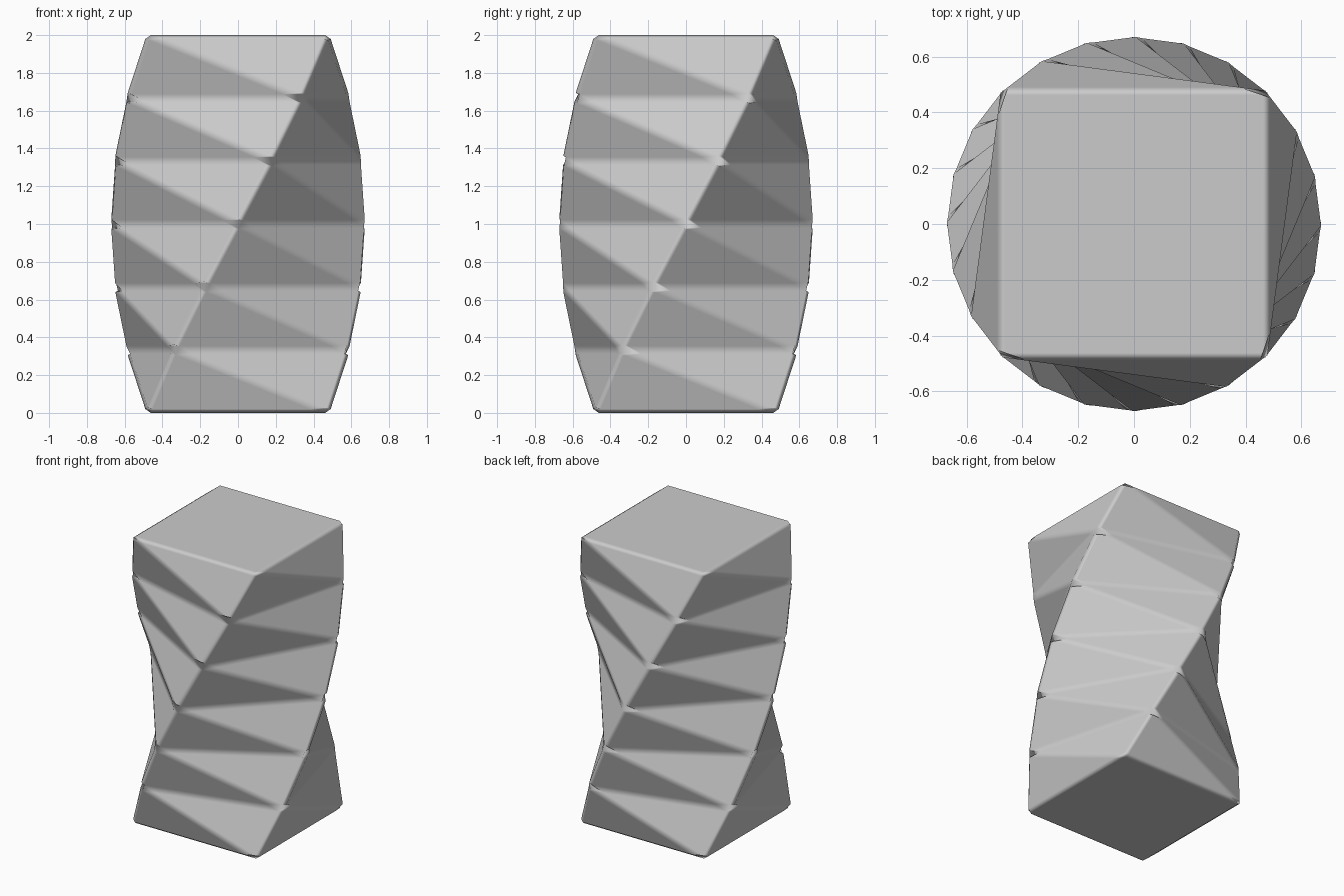
import bpy
import bmesh
from math import cos, sin, radians, sqrt

cube = bpy.data.objects.get("Cube")
if cube:
    bpy.data.objects.remove(cube, do_unlink=True)

HALF = 0.484      # half width of the square section
HEIGHT = 2.0
STEPS = 6         # levels along the twist
TWIST = 90.0      # total turn from bottom to top
BEVEL = 0.022


def flat_material(name, value):
    mat = bpy.data.materials.new(name)
    mat.use_nodes = True
    colour = (value, value, value, 1.0)
    mat.diffuse_color = colour
    bsdf = mat.node_tree.nodes["Principled BSDF"]
    bsdf.inputs["Base Color"].default_value = colour
    bsdf.inputs["Roughness"].default_value = 0.6
    return mat


# Square rings stacked upwards, each turned a little further
bm = bmesh.new()
radius = HALF * sqrt(2)
rings = []
for level in range(STEPS + 1):
    t = level / STEPS
    ring = []
    for corner in range(4):
        a = radians(-135 + 90 * corner + TWIST * t)
        ring.append(bm.verts.new((radius * cos(a), radius * sin(a), HEIGHT * t)))
    rings.append(ring)

# Flat end caps
bm.faces.new(rings[0][::-1])
bm.faces.new(rings[-1])

# Sides folded along the short diagonal of every panel
for low, high in zip(rings, rings[1:]):
    for i in range(4):
        j = (i + 1) % 4
        bm.faces.new((low[i], low[j], high[i]))
        bm.faces.new((low[j], high[j], high[i]))

bmesh.ops.recalc_face_normals(bm, faces=bm.faces)
mesh = bpy.data.meshes.new("twisted_block")
bm.to_mesh(mesh)
bm.free()
mesh.shade_smooth()
mesh.materials.append(flat_material("plain grey", 0.6))

block = bpy.data.objects.new("twisted_block", mesh)
bpy.context.collection.objects.link(block)

# Narrow chamfer on every fold, with flat-looking panels
bevel = block.modifiers.new("chamfer", "BEVEL")
bevel.width = BEVEL
bevel.segments = 1
bevel.limit_method = "NONE"
weighted = block.modifiers.new("flat_panels", "WEIGHTED_NORMAL")
weighted.weight = 100
